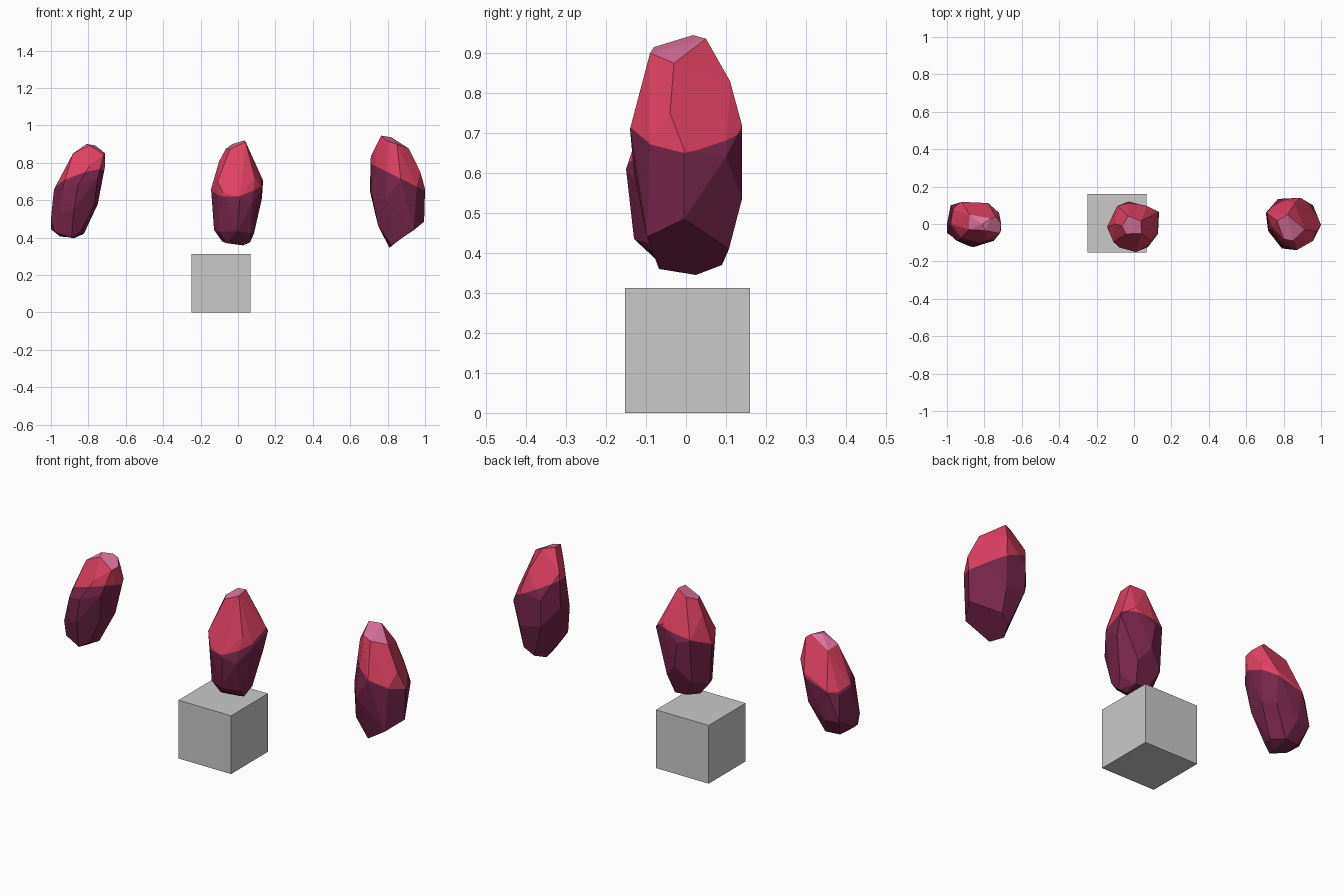
import bpy, bmesh, math
from mathutils import Vector


def material(name, rgb):
    m = bpy.data.materials.new(name)
    m.diffuse_color = (*rgb, 1)
    return m


plum = material("deep plum", (0.19, 0.02, 0.07))
crimson = material("crimson", (0.74, 0.053, 0.125))
pink = material("pink tip", (0.72, 0.17, 0.34))
grey = material("grey", (0.59, 0.59, 0.59))


def finish(bm, name, mats):
    me = bpy.data.meshes.new(name)
    bm.normal_update()
    bm.to_mesh(me)
    bm.free()
    for m in mats:
        me.materials.append(m)
    ob = bpy.data.objects.new(name, me)
    bpy.context.collection.objects.link(ob)
    return ob


def crystal(name, corners, split, slope):
    """Faceted hull through the corner points; crimson above a tilted split plane, pink cap."""
    bm = bmesh.new()
    for p in corners:
        bm.verts.new(p)
    res = bmesh.ops.convex_hull(bm, input=bm.verts[:])
    loose = [v for v in bm.verts if not v.link_faces]
    bmesh.ops.delete(bm, geom=loose, context='VERTS')
    # merge nearly flat triangles into broad facets
    bmesh.ops.dissolve_limit(bm, angle_limit=math.radians(9),
                             verts=bm.verts[:], edges=bm.edges[:])
    normal = Vector((-slope[0], -slope[1], 1)).normalized()
    origin = Vector(split)
    bmesh.ops.bisect_plane(bm, geom=bm.verts[:] + bm.edges[:] + bm.faces[:],
                           plane_co=origin, plane_no=normal)
    bmesh.ops.recalc_face_normals(bm, faces=bm.faces[:])
    bm.normal_update()
    top = max(v.co.z for v in bm.verts)
    for f in bm.faces:
        c = f.calc_center_median()
        if f.normal.z > 0.7 and c.z > top - 0.055:
            f.material_index = 2
        elif (c - origin).dot(normal) > 0:
            f.material_index = 1
    return finish(bm, name, (plum, crimson, pink))


# left crystal: cap, shoulder, girdle, lower ring, base
crystal("left_crystal", [
    (-.81, 0, .90), (-.765, .03, .893), (-.74, .04, .875), (-.71, 0, .85),
    (-.717, -.05, .845), (-.795, -.035, .893),
    (-.882, -.03, .85), (-.88, .05, .84), (-.79, -.09, .79), (-.71, -.03, .786), (-.722, .06, .76),
    (-.984, 0, .658), (-.97, .08, .64), (-.92, .118, .66), (-.78, .112, .72), (-.75, -.09, .72),
    (-.856, -.123, .68), (-.94, -.09, .66), (-.75, .03, .578), (-.77, -.07, .57), (-.79, .09, .56),
    (-1, -.048, .5), (-1, 0, .444), (-.98, .1, .5), (-.947, -.09, .53), (-.877, -.12, .55), (-.9, .11, .5),
    (-.824, 0, .42), (-.877, -.03, .396), (-.952, -.03, .406), (-.98, -.06, .43),
    (-.89, -.08, .40), (-.95, .05, .41), (-.87, .06, .41), (-.84, -.06, .43),
], (-.85, 0, .71), (.3, -.3))

# middle crystal, above the cube
crystal("middle_crystal", [
    (-.03, .043, .90), (-.064, -.01, .875), (-.043, -.053, .872), (.04, -.05, .912), (.037, .016, .92),
    (-.1, 0, .81), (.134, .064, .705), (.128, -.053, .66), (.09, -.09, .72),
    (.01, -.15, .61), (-.08, -.125, .64), (-.11, -.096, .70), (-.144, -.016, .66), (.075, -.123, .58),
    (-.03, .12, .68), (-.09, .096, .70), (.07, .096, .75),
    (.128, .03, .61), (-.005, -.13, .435), (-.128, -.02, .44), (-.10, -.08, .43), (.085, 0, .42),
    (.07, -.08, .42), (-.09, .08, .47), (.05, .09, .48), (-.01, .115, .55),
    (-.085, 0, .38), (.027, -.02, .358), (.064, -.04, .374), (-.06, -.06, .37),
    (-.04, .05, .38), (.03, .05, .375),
], (0, 0, .68), (.15, .4))

# right crystal
crystal("right_crystal", [
    (.82, .05, .936), (.914, -.03, .875), (.85, -.09, .90), (.80, -.08, .915), (.765, .0175, .945),
    (.86, .11, .83), (.71, .06, .835), (.74, -.02, .86),
    (1, -.005, .66), (.975, -.04, .75), (.957, .1, .64), (.995, -.005, .485), (.87, -.14, .71),
    (.79, -.13, .60), (.957, -.09, .68), (.77, .134, .70), (.888, .14, .72),
    (.89, .14, .535), (.77, .13, .56), (.705, .06, .65), (.717, -.037, .62),
    (.81, .025, .345), (.82, -.0675, .36), (.84, .09, .37), (.89, .1075, .41), (.94, -.0975, .44),
    (.74, 0, .5), (.75, -.07, .46),
], (.88, 0, .71), (-.5, 0))

# plain cube on the ground
bm = bmesh.new()
bmesh.ops.create_cube(bm, size=0.313)
bmesh.ops.translate(bm, verts=bm.verts[:], vec=(-.091, .004, .1565))
finish(bm, "cube", (grey,))
